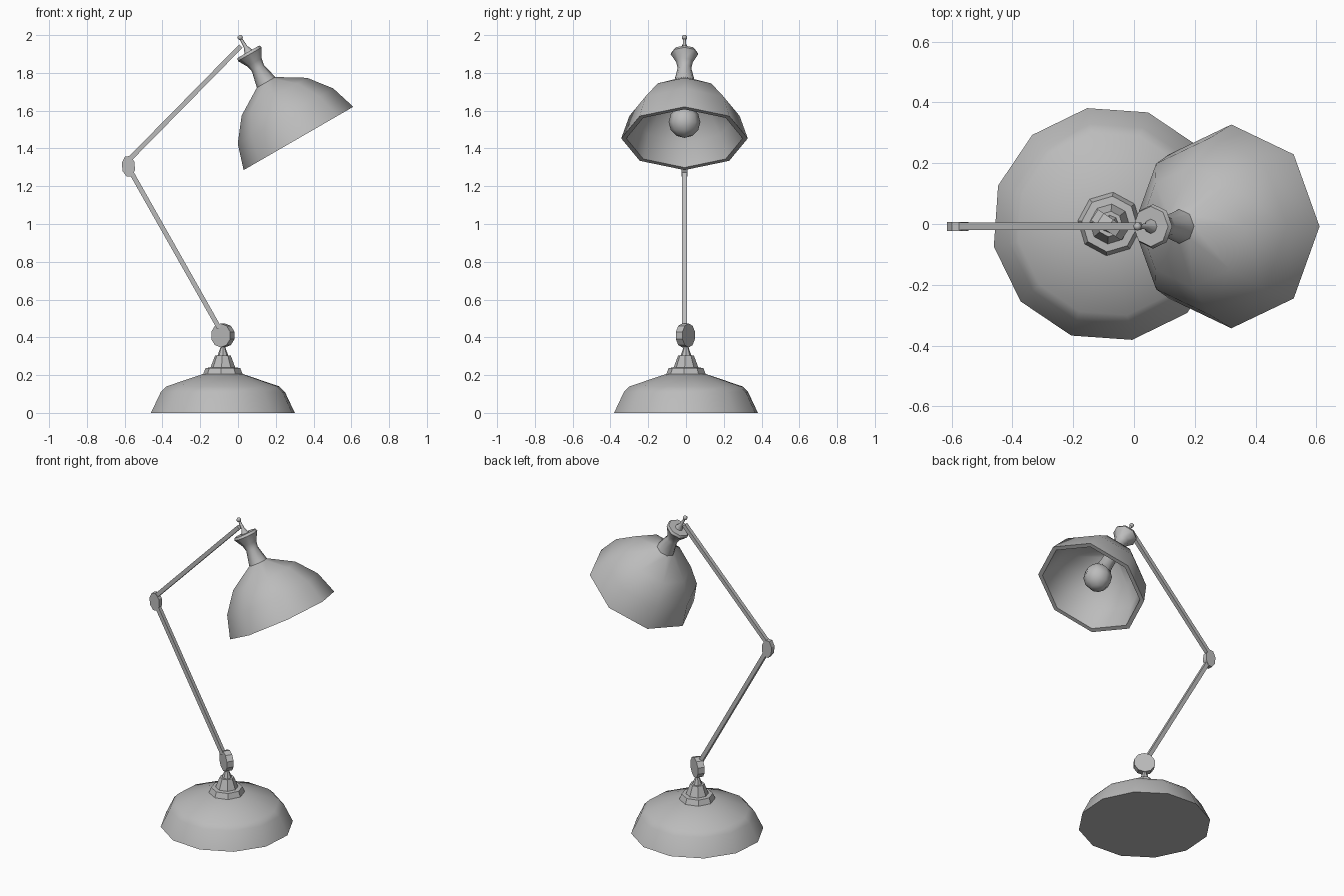
import bpy, bmesh, math
from mathutils import Matrix, Vector

cube = bpy.data.objects.get("Cube")
if cube:
    bpy.data.objects.remove(cube, do_unlink=True)

GREY = (0.5, 0.5, 0.5, 1)
grey = bpy.data.materials.new("lamp_grey")
grey.use_nodes = True
grey.diffuse_color = GREY
grey.node_tree.nodes["Principled BSDF"].inputs["Base Color"].default_value = GREY


def finish(name, bm, smooth):
    """Turn a bmesh into a named, shaded object."""
    bmesh.ops.recalc_face_normals(bm, faces=bm.faces)
    mesh = bpy.data.meshes.new(name)
    bm.to_mesh(mesh)
    bm.free()
    obj = bpy.data.objects.new(name, mesh)
    bpy.context.collection.objects.link(obj)
    mesh.materials.append(grey)
    if smooth:
        bpy.context.view_layer.objects.active = obj
        obj.select_set(True)
        bpy.ops.object.shade_smooth_by_angle(angle=math.radians(smooth))
        obj.select_set(False)
    return obj


def lathe(name, profile, sides, origin, axis=(0, 0, 1), phase=0, smooth=50, closed=False):
    """Revolve (radius, distance) points about an axis, capping open ends."""
    axis = Vector(axis).normalized()
    side = Vector((0, 1, 0)) if abs(axis.y) < 0.5 else Vector((0, 0, 1))
    u = side.cross(axis).normalized()
    v = axis.cross(u)
    bm = bmesh.new()
    rings = []
    for r, d in profile:
        ring = []
        for i in range(sides):
            a = math.tau * i / sides + math.radians(phase)
            p = Vector(origin) + axis * d + (u * math.cos(a) + v * math.sin(a)) * r
            ring.append(bm.verts.new(p))
        rings.append(ring)
    pairs = list(zip(rings, rings[1:]))
    if closed:
        pairs.append((rings[-1], rings[0]))
    else:
        bm.faces.new(rings[0])
        bm.faces.new(rings[-1])
    for lo, hi in pairs:
        for i in range(sides):
            j = (i + 1) % sides
            bm.faces.new((lo[i], lo[j], hi[j], hi[i]))
    return finish(name, bm, smooth)


def bar(name, start, end, width):
    """Square rod between two points in the arm plane."""
    start, end = Vector(start), Vector(end)
    d = end - start
    turn = Matrix.Rotation(math.atan2(d.x, d.z), 4, 'Y')
    bm = bmesh.new()
    bmesh.ops.create_cube(bm, size=1, matrix=Matrix.Translation((start + end) / 2) @ turn
                          @ Matrix.Diagonal((width, width, d.length, 1)))
    return finish(name, bm, 0)


def ball(name, centre, radius, u=8, v=6, smooth=60):
    bm = bmesh.new()
    bmesh.ops.create_uvsphere(bm, u_segments=u, v_segments=v, radius=radius,
                              matrix=Matrix.Translation(centre))
    return finish(name, bm, smooth)


BX, AY = -0.08, -0.008   # stand centre, arm plane

# Weighted base with collar and pivot stem
lathe("base", [(0.388, 0), (0.335, 0.11), (0.305, 0.14), (0.11, 0.205)], 12,
      (BX, 0, 0), phase=11)
lathe("collar", [(0.107, 0.2), (0.092, 0.238), (0.066, 0.24), (0.042, 0.303)], 8,
      (BX, 0, 0), phase=-6, smooth=30)
lathe("pivot_stem", [(0.03, 0.3), (0.01, 0.355)], 8, (BX, 0, 0), smooth=0)
lathe("pivot_disc", [(0.063, -0.021), (0.063, 0.021)], 10, (BX, -0.003, 0.41),
      axis=(0.55, 0.83, 0), phase=18, smooth=0)

# Jointed arm
elbow = (-0.58, AY, 1.305)
bar("lower_arm", (BX - 0.02, AY, 0.45), (-0.572, AY, 1.285), 0.025)
bar("upper_arm", (-0.572, AY, 1.345), (0.015, AY, 1.942), 0.025)
hinge = lathe("elbow_hinge", [(0.058, -0.015), (0.058, 0.015)], 8, (0, 0, 0),
              axis=(0, 1, 0), phase=22.5, smooth=0)
hinge.data.transform(Matrix.Translation(elbow) @ Matrix.Rotation(math.radians(-5), 4, 'Y')
                     @ Matrix.Diagonal((0.62, 1, 1, 1)))

# Shade: thick shell tilted 30 degrees, measured back from its mouth
mouth = Vector((0.32, AY, 1.453))
back = Vector((-0.5, 0, 0.866))
outer = [(0.335, 0), (0.292, 0.137), (0.2, 0.255), (0.056, 0.343)]
inner = [(0.035, 0.32), (0.182, 0.24), (0.27, 0.13), (0.308, 0)]
lathe("shade", outer + inner, 8, mouth, back, closed=True)
lathe("shade_neck", [(0.057, 0.34), (0.036, 0.43), (0.044, 0.465), (0.073, 0.515),
                     (0.066, 0.53), (0.025, 0.53)], 8, mouth, back)

# Finial fixing the shade to the arm
lathe("finial_stem", [(0.026, 0.525), (0.01, 0.56), (0.007, 0.61)], 8, mouth, back)
ball("finial_ball", mouth + back * 0.617, 0.014)

# Bulb
ball("bulb", mouth + back * 0.1, 0.084)
lathe("bulb_neck", [(0.062, 0.14), (0.045, 0.2), (0.04, 0.335)], 8, mouth, back)
